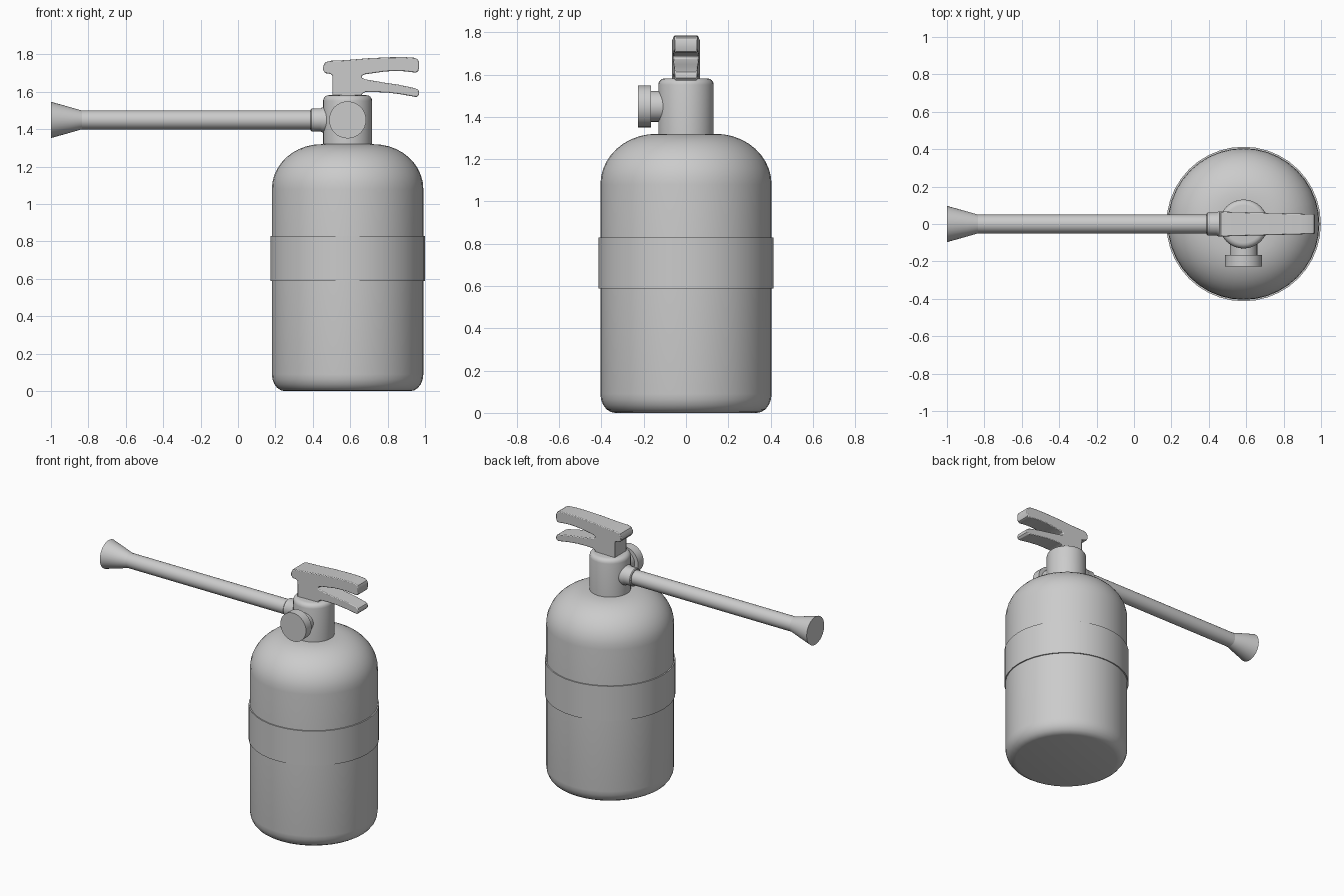
import bpy, bmesh, math
from mathutils import Matrix, Vector

if "Cube" in bpy.data.objects:
    bpy.data.objects.remove(bpy.data.objects["Cube"])

CX = 0.586          # tank axis
HZ = 1.45           # height of hose and gauge axis


def finish(name, bm, bevel=0.0):
    bmesh.ops.recalc_face_normals(bm, faces=bm.faces)
    me = bpy.data.meshes.new(name)
    bm.to_mesh(me)
    bm.free()
    ob = bpy.data.objects.new(name, me)
    bpy.context.collection.objects.link(ob)
    if bevel:
        m = ob.modifiers.new("bevel", 'BEVEL')
        m.width, m.segments, m.limit_method = bevel, 2, 'ANGLE'
        m.angle_limit = math.radians(50)
    bpy.ops.object.select_all(action='DESELECT')
    ob.select_set(True)
    bpy.context.view_layer.objects.active = ob
    bpy.ops.object.shade_smooth_by_angle(angle=math.radians(35))
    return ob


def lathe(name, profile, segs=32, origin=(CX, 0, 0), axis=(0, 0, 1)):
    """Spin (radius, distance along axis) points around an axis."""
    bm = bmesh.new()
    vs = [bm.verts.new((r, 0, h)) for r, h in profile]
    es = [bm.edges.new(p) for p in zip(vs, vs[1:])]
    bmesh.ops.spin(bm, geom=vs + es, cent=(0, 0, 0), axis=(0, 0, 1),
                   angle=2 * math.pi, steps=segs)
    bmesh.ops.remove_doubles(bm, verts=bm.verts, dist=1e-5)
    rot = Vector((0, 0, 1)).rotation_difference(Vector(axis)).to_matrix().to_4x4()
    bm.transform(Matrix.Translation(origin) @ rot)
    return finish(name, bm)


def arc(r0, h0, a, b, n, start=0):
    """Quarter ellipse points around (r0, h0), from start to start + 90 degrees."""
    return [(r0 + a * math.cos(math.radians(start + 90 * i / n)),
             h0 + b * math.sin(math.radians(start + 90 * i / n))) for i in range(n + 1)]


# Tank with rounded foot and domed shoulder
lathe("tank", [(0, 0)] + arc(0.335, 0.09, 0.07, 0.09, 5, -90)
      + arc(0.14, 1.08, 0.265, 0.24, 10) + [(0, 1.32)], 40)

# Label band
lathe("label_band", [(0.400, 0.588), (0.413, 0.588), (0.413, 0.829), (0.400, 0.829)], 40)

# Valve neck
lathe("valve_neck", [(0, 1.30), (0.131, 1.30)]
      + arc(0.101, 1.552, 0.03, 0.03, 4) + [(0, 1.582)])

# Pressure gauge on the front
lathe("gauge_stem", [(0, 0.05), (0.073, 0.05), (0.073, 0.17), (0, 0.17)],
      origin=(CX, 0, HZ), axis=(0, -1, 0))
lathe("gauge", [(0, 0.166), (0.099, 0.166), (0.099, 0.228), (0, 0.228)],
      origin=(CX, 0, HZ), axis=(0, -1, 0))

# Hose coupling, hose and flared nozzle pointing left
left = dict(origin=(CX, 0, HZ), axis=(-1, 0, 0))
lathe("hose_coupling", [(0, 0.09), (0.067, 0.09), (0.067, 0.135), (0.061, 0.145),
                        (0.061, 0.193), (0.056, 0.198), (0, 0.198)], **left)
lathe("hose", [(0, 0.15), (0.05, 0.15), (0.05, CX + 0.85), (0, CX + 0.85)], **left)
lathe("nozzle", [(0, CX + 0.82), (0.05, CX + 0.835), (0.067, CX + 0.893),
                 (0.097, CX + 1.0), (0, CX + 1.0)], **left)

# Squeeze handle: side outline with two levers, narrowing towards the tips
outline = [(0.505, 1.565), (0.505, 1.69), (0.49, 1.697), (0.467, 1.70), (0.455, 1.717),
           (0.455, 1.735), (0.465, 1.757), (0.49, 1.766), (0.58, 1.77), (0.70, 1.78),
           (0.81, 1.785), (0.89, 1.786), (0.945, 1.782), (0.962, 1.773), (0.968, 1.758),
           (0.968, 1.727), (0.963, 1.709), (0.95, 1.703), (0.89, 1.71), (0.84, 1.712),
           (0.785, 1.709), (0.68, 1.694), (0.663, 1.687), (0.662, 1.675), (0.68, 1.667),
           (0.785, 1.649), (0.86, 1.638), (0.945, 1.62), (0.963, 1.612), (0.968, 1.60),
           (0.968, 1.585), (0.955, 1.572), (0.865, 1.588), (0.80, 1.596), (0.73, 1.599),
           (0.68, 1.598), (0.664, 1.59), (0.66, 1.565)]
bm = bmesh.new()
face = bm.faces.new([bm.verts.new((x, -1, z)) for x, z in outline])
ext = bmesh.ops.extrude_face_region(bm, geom=[face])
bmesh.ops.translate(bm, vec=(0, 2, 0),
                    verts=[v for v in ext["geom"] if isinstance(v, bmesh.types.BMVert)])
for v in bm.verts:
    v.co.y *= 0.067 - 0.014 * (v.co.x - 0.455) / 0.513
finish("squeeze_handle", bm, bevel=0.005)
